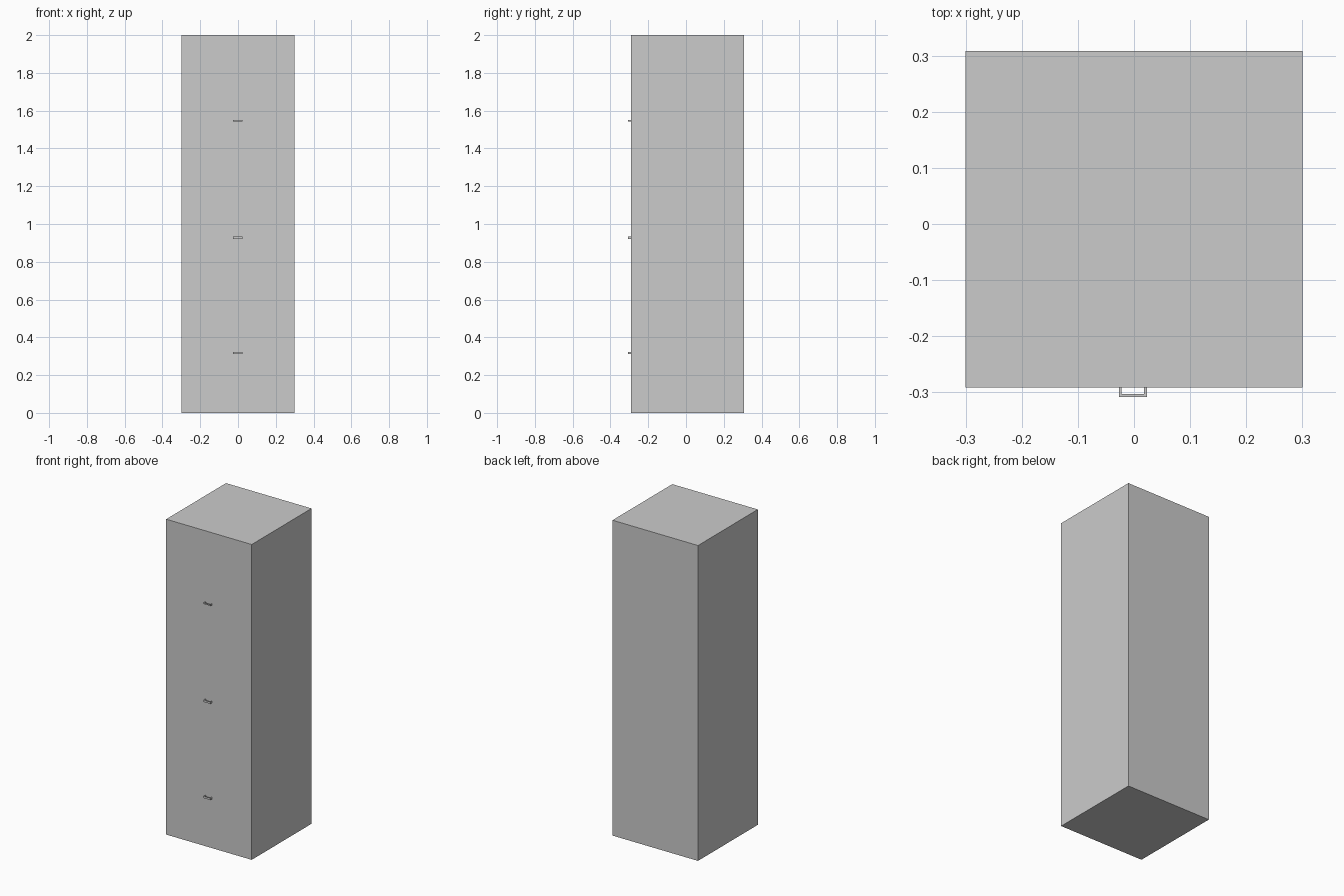
import bpy
import bmesh

if "Cube" in bpy.data.objects:
    bpy.data.objects.remove(bpy.data.objects["Cube"])

FRONT_Y, BACK_Y = -0.291, 0.308


def link_mesh(name, bm):
    bmesh.ops.recalc_face_normals(bm, faces=bm.faces[:])
    mesh = bpy.data.meshes.new(name)
    bm.to_mesh(mesh)
    bm.free()
    obj = bpy.data.objects.new(name, mesh)
    bpy.context.collection.objects.link(obj)
    return obj


def extrude_profile(name, points, z0, z1):
    bm = bmesh.new()
    face = bm.faces.new([bm.verts.new((x, y, z0)) for x, y in points])
    top = bmesh.ops.extrude_face_region(bm, geom=[face], use_keep_orig=True)
    verts = [g for g in top["geom"] if isinstance(g, bmesh.types.BMVert)]
    bmesh.ops.translate(bm, verts=verts, vec=(0, 0, z1 - z0))
    return link_mesh(name, bm)


# Tall cabinet body
extrude_profile("cabinet_body",
                [(-0.3, FRONT_Y), (0.3, FRONT_Y), (0.3, BACK_Y), (-0.3, BACK_Y)],
                0.0, 2.0)

# U-shaped drawer handles, opening against the front face
LEFT, RIGHT, OUTER, T = -0.027, 0.023, -0.308, 0.005
handle = [(LEFT, FRONT_Y), (LEFT, OUTER), (RIGHT, OUTER), (RIGHT, FRONT_Y),
          (RIGHT - T, FRONT_Y), (RIGHT - T, OUTER + T),
          (LEFT + T, OUTER + T), (LEFT + T, FRONT_Y)]
for label, z, height in (("lower", 0.317, 0.012),
                         ("middle", 0.927, 0.012),
                         ("upper", 1.546, 0.008)):
    extrude_profile(label + "_drawer_handle", handle, z - height / 2, z + height / 2)
